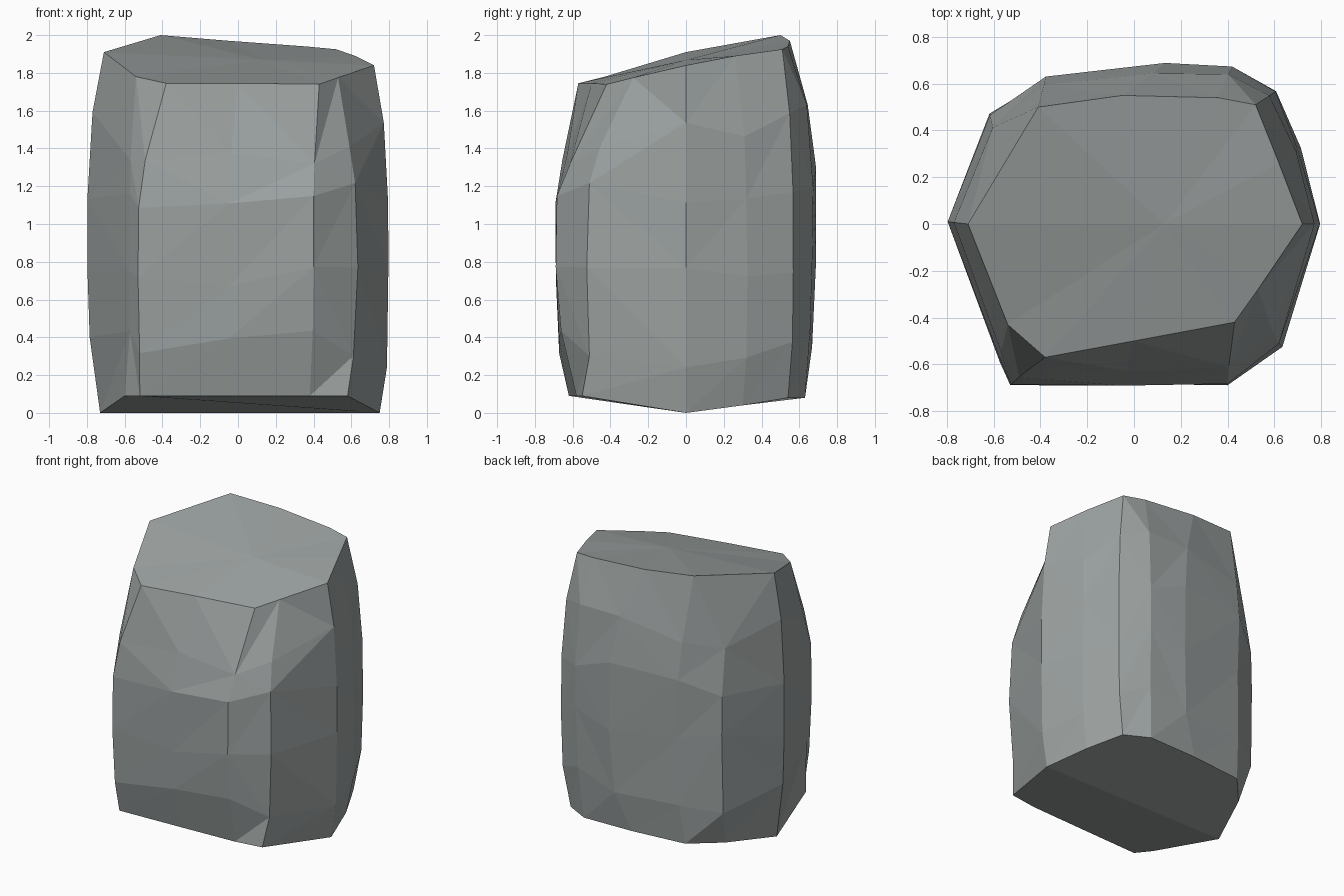
import bpy, bmesh, random
from mathutils import Vector as V

if "Cube" in bpy.data.objects:
    bpy.data.objects.remove(bpy.data.objects["Cube"])

random.seed(4)

# Rock ridges, counter-clockwise from the right corner: base point, widest xy, top point
ridges = [
    ((.75, .00, .00), (.80, .00), (.72, .00, 1.84)),     # right corner
    ((.66, .30, .04), (.725, .33), (.62, .26, 1.89)),
    ((.55, .54, .08), (.61, .57), (.52, .51, 1.925)),    # back right
    ((.38, .63, .08), (.43, .69), (.36, .54, 1.94)),
    ((.00, .62, .08), (.14, .70), (-.05, .55, 1.97)),    # back middle
    ((-.40, .58, .08), (-.38, .64), (-.41, .50, 2.00)),  # back left
    ((-.58, .38, .06), (-.635, .485), (-.56, .25, 1.955)),
    ((-.73, .00, .00), (-.80, .01), (-.71, .00, 1.91)),  # left corner
    ((-.60, -.52, .09), (-.585, -.60), (-.54, -.43, 1.78)),
    ((-.52, -.62, .09), (-.53, -.69), (-.38, -.57, 1.745)),  # front left
    ((-.05, -.60, .09), (-.05, -.70), (0, -.50, 1.745)),
    ((.38, -.58, .09), (.40, -.69), (.43, -.42, 1.74)),  # front right
    ((.58, -.55, .09), (.64, -.53), (.53, -.28, 1.775)),
]
# Height fraction and how far the wall bulges towards its widest outline
levels = [(0, 0), (.17, .82), (.40, 1), (.62, .97), (.79, .68), (1, 0)]
corners = {0, 2, 7, 9, 11}

bm = bmesh.new()
rings = []
for t, w in levels:
    ring = []
    for i, (a, m, b) in enumerate(ridges):
        p = V(a).lerp(V(b), t)
        x, y = p.xy.lerp(V(m), w)
        z = p.z
        if 0 < w:  # chipped facets, kept inside the outline
            s = 1 - random.uniform(0, .008 if i in corners else .03)
            x, y = x * s, y * s
            z += random.uniform(-.09, .09)
        ring.append(bm.verts.new((x, y, z)))
    rings.append(ring)

# Walls, with diagonals alternating at random
n = len(ridges)
for lo, hi in zip(rings, rings[1:]):
    for i in range(n):
        j = (i + 1) % n
        q = [lo[i], lo[j], hi[j], hi[i]]
        r = random.randint(0, 1)
        q = q[r:] + q[:r]
        bm.faces.new((q[0], q[1], q[2]))
        bm.faces.new((q[0], q[2], q[3]))

# Sloping top fan and keel-shaped underside
centre = bm.verts.new((.13, 0, 1.868))
for i in range(n):
    bm.faces.new((rings[-1][i], rings[-1][(i + 1) % n], centre))
base = rings[0]
bm.faces.new(base[:8])
bm.faces.new(base[7:] + base[:1])

bmesh.ops.recalc_face_normals(bm, faces=bm.faces)
mesh = bpy.data.meshes.new("rock")
bm.to_mesh(mesh)
bm.free()
rock = bpy.data.objects.new("rock", mesh)
bpy.context.collection.objects.link(rock)

# Dark stone colour
stone = bpy.data.materials.new("stone")
stone.diffuse_color = (.33, .36, .355, 1)
stone.use_nodes = True
stone.node_tree.nodes["Principled BSDF"].inputs["Base Color"].default_value = stone.diffuse_color
mesh.materials.append(stone)
